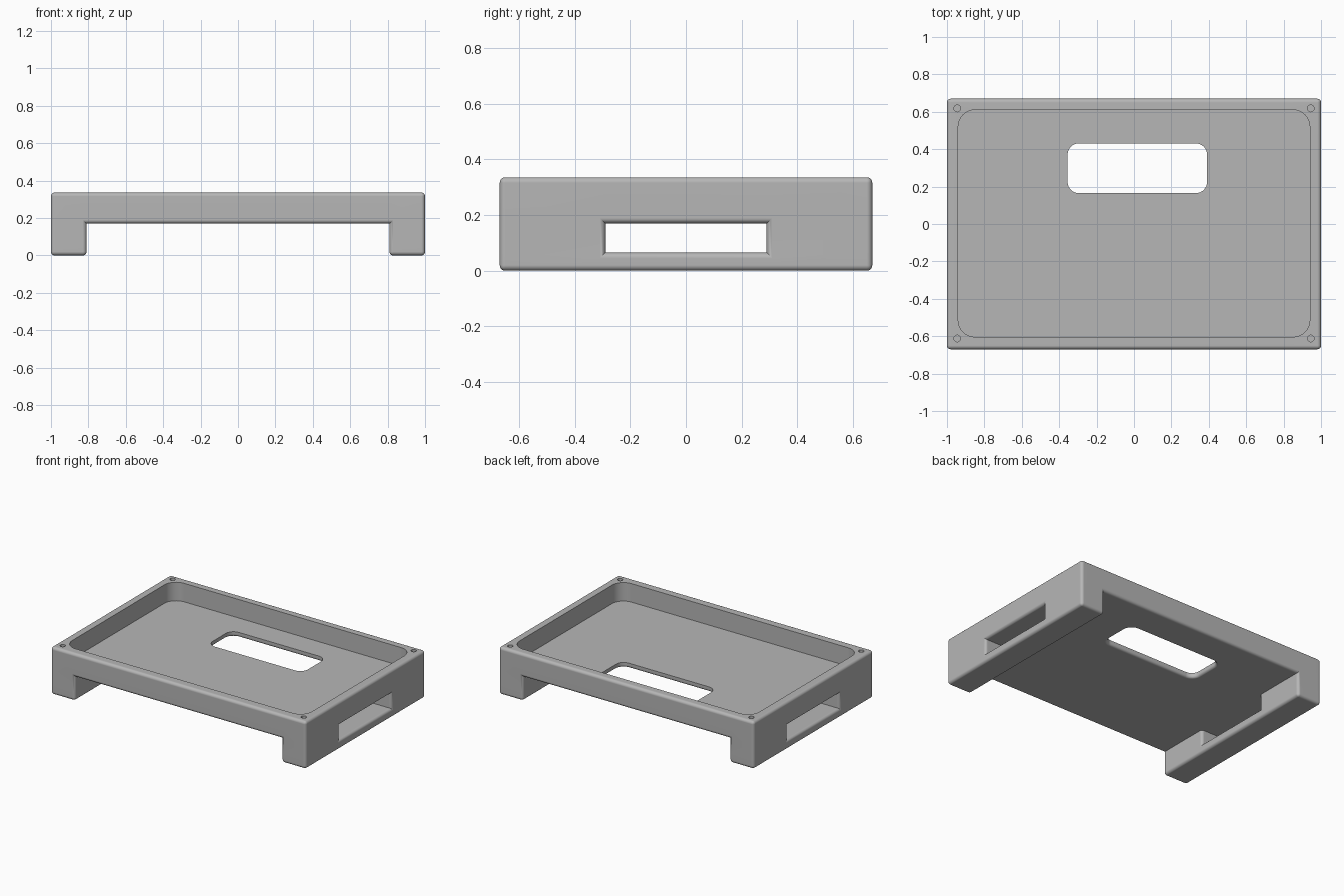
import bpy, bmesh
from math import radians, cos, sin, pi
from mathutils import Vector

cube = bpy.data.objects.get("Cube")
if cube:
    bpy.data.objects.remove(cube, do_unlink=True)

TOP, UNDER, FLOOR = 0.336, 0.17, 0.205
FILLET = 0.02

grey = bpy.data.materials.new("plain_grey")
grey.use_nodes = True
grey.diffuse_color = (0.47, 0.47, 0.47, 1)
grey.node_tree.nodes["Principled BSDF"].inputs["Base Color"].default_value = grey.diffuse_color


def finish(bm, name):
    bmesh.ops.recalc_face_normals(bm, faces=bm.faces)
    mesh = bpy.data.meshes.new(name)
    bm.to_mesh(mesh)
    bm.free()
    mesh.materials.append(grey)
    obj = bpy.data.objects.new(name, mesh)
    bpy.context.collection.objects.link(obj)
    return obj


def outline(cx, cy, hx, hy, r, steps=8):
    """Rounded rectangle outline; a circle when hx = hy = r."""
    pts = []
    for q, (sx, sy) in enumerate([(1, 1), (-1, 1), (-1, -1), (1, -1)]):
        for i in range(steps + 1):
            a = (q + i / steps) * pi / 2
            p = (cx + sx * (hx - r) + r * cos(a), cy + sy * (hy - r) + r * sin(a))
            if not pts or (Vector(p) - Vector(pts[-1])).length > 1e-5:
                pts.append(p)
    if (Vector(pts[0]) - Vector(pts[-1])).length < 1e-5:
        pts.pop()
    return pts


def loft(name, rings):
    """Closed solid through (outline, z) rings."""
    bm = bmesh.new()
    loops = [[bm.verts.new((x, y, z)) for x, y in pts] for pts, z in rings]
    bm.faces.new(loops[0])
    bm.faces.new(loops[-1])
    n = len(loops[0])
    for a, b in zip(loops, loops[1:]):
        for i in range(n):
            j = (i + 1) % n
            bm.faces.new((a[i], a[j], b[j], b[i]))
    return finish(bm, name)


# Tray body with two feet and grip slots, made from kept grid cells
xs = (-1, -0.81, 0.81, 1)
ys = (-0.67, -0.29, 0.29, 0.67)
zs = (0, 0.065, UNDER, TOP)


def solid(c):
    i, j, k = c
    if min(c) < 0 or max(c) > 2:
        return False
    return k == 2 or (i != 1 and not (k == 1 and j == 1))


bm = bmesh.new()
verts = {}


def corner(c):
    if c not in verts:
        verts[c] = bm.verts.new((xs[c[0]], ys[c[1]], zs[c[2]]))
    return verts[c]


cells = [(i, j, k) for i in range(3) for j in range(3) for k in range(3) if solid((i, j, k))]
for c in cells:
    for axis in range(3):
        for side in (0, 1):
            near = list(c)
            near[axis] += 2 * side - 1
            if solid(tuple(near)):
                continue
            u, v = (axis + 1) % 3, (axis + 2) % 3
            loop = []
            for du, dv in ((0, 0), (1, 0), (1, 1), (0, 1)):
                p = list(c)
                p[axis] += side
                p[u] += du
                p[v] += dv
                loop.append(corner(tuple(p)))
            bm.faces.new(loop if side else loop[::-1])

bmesh.ops.dissolve_limit(bm, angle_limit=radians(1), verts=bm.verts, edges=bm.edges)
bm.normal_update()
outer = [e for e in bm.edges
         if e.is_manifold and e.is_convex and e.calc_face_angle(0) > 1]
bmesh.ops.bevel(bm, geom=outer, offset=FILLET, segments=5, profile=0.5,
                affect='EDGES', clamp_overlap=True)
body = finish(bm, "tray_body")

# Cutters: recess, floor opening with a rounded lower rim, four screw holes
cutters = [loft("recess_cutter", [(outline(0, 0.003, 0.94, 0.607, 0.09), z)
                                  for z in (FLOOR, TOP + 0.1)])]

rim = 0.017
rings = [(outline(0.018, 0.298, 0.373 + rim, 0.133 + rim, 0.06 + rim), UNDER - 0.05)]
for i in range(6):
    a = i / 5 * pi / 2
    grow = rim * (1 - sin(a))
    rings.append((outline(0.018, 0.298, 0.373 + grow, 0.133 + grow, 0.06 + grow),
                  UNDER + rim * (1 - cos(a))))
rings.append((outline(0.018, 0.298, 0.373, 0.133, 0.06), FLOOR + 0.05))
cutters.append(loft("opening_cutter", rings))

for x in (-0.945, 0.945):
    for y in (-0.612, 0.618):
        cutters.append(loft("screw_hole_cutter", [(outline(x, y, 0.018, 0.018, 0.018, 5), z)
                                                  for z in (TOP - 0.1, TOP + 0.05)]))

for cutter in cutters:
    cutter.hide_render = True
    cutter.hide_set(True)
    mod = body.modifiers.new(cutter.name, 'BOOLEAN')
    mod.operation = 'DIFFERENCE'
    mod.solver = 'EXACT'
    mod.object = cutter

# Apply the cuts and drop the cutters
bpy.context.view_layer.update()
cut = bpy.data.meshes.new_from_object(body.evaluated_get(bpy.context.evaluated_depsgraph_get()))
body.modifiers.clear()
body.data = cut
cut.materials.clear()
cut.materials.append(grey)
for cutter in cutters:
    bpy.data.objects.remove(cutter, do_unlink=True)

# Smooth fillets, crisp flats
bpy.ops.object.select_all(action='DESELECT')
body.select_set(True)
bpy.context.view_layer.objects.active = body
bpy.ops.object.shade_smooth_by_angle(angle=radians(35))
weighted = body.modifiers.new("even_normals", 'WEIGHTED_NORMAL')
weighted.keep_sharp = True
